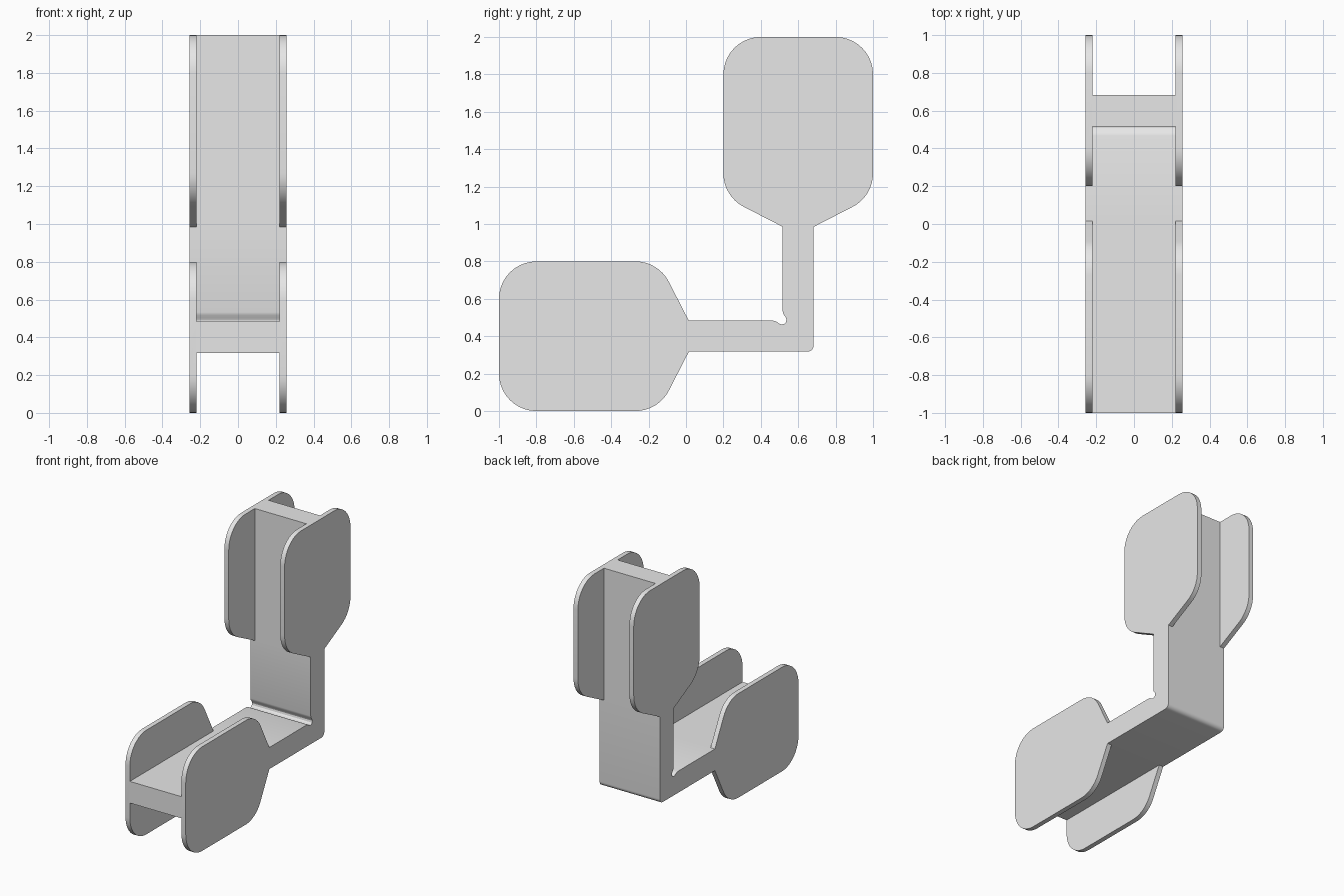
import bpy, bmesh
from math import cos, sin, radians

cube = bpy.data.objects.get("Cube")
if cube:
    bpy.data.objects.remove(cube)

OUT, INN = 0.256, 0.219      # half width, and inner face of the side plates
MID, HALF = 0.4, 0.083       # centre line height and half thickness of the arm
NECK, END, R = 0.015, -1.0, 0.2
LOW, TOP = MID - HALF, MID + HALF


def arc(cx, cy, r, a0, a1, n):
    return [(cx + r * cos(radians(a0 + (a1 - a0) * i / n)),
             cy + r * sin(radians(a0 + (a1 - a0) * i / n))) for i in range(n + 1)]


def swap(points):
    """Mirror a lying (y, z) profile onto the upright arm."""
    return [(1 - z, 1 - y) for y, z in points]


# L-shaped arm with a rounded heel and a relief notch in the inner fold
notch = [(0.467, TOP), (0.483, 0.479), (0.497, 0.468), (0.512, 0.463), (0.525, 0.466)]
heel = arc(1 - LOW - 0.035, LOW + 0.035, 0.035, -90, 0, 6)
lower_edge = [(END, LOW), (NECK, LOW)]
upper_edge = [(END, TOP), (NECK, TOP)] + notch
arm = lower_edge + heel + swap(lower_edge)[::-1] + swap(upper_edge) + upper_edge[::-1]

# One rounded wing above the arm, then its copies below and on the upright arm
wing = ([(END, HALF), (NECK, HALF)]
        + arc(-0.27, R, R, 27, 90, 8)
        + arc(END + R, R, R, 90, 180, 10))
wings = []
for side in (1, -1):
    lying = [(u, MID + side * v) for u, v in wing]
    wings += [lying, swap(lying)]

# Gather prisms side by side; faces shared by two prisms are inside and vanish
bm = bmesh.new()
verts, faces = {}, {}


def vert(x, p):
    key = (x, round(p[0], 4), round(p[1], 4))
    if key not in verts:
        verts[key] = bm.verts.new(key)
    return verts[key]


def add_face(loop):
    key = frozenset(loop)
    if key in faces:
        del faces[key]
    else:
        faces[key] = loop


def prism(profile, x0, x1):
    a = [vert(x0, p) for p in profile]
    b = [vert(x1, p) for p in profile]
    add_face(a)
    add_face(b)
    for i in range(len(a)):
        j = (i + 1) % len(a)
        add_face([a[i], a[j], b[j], b[i]])


prism(arm, -INN, INN)
for x0, x1 in ((-OUT, -INN), (INN, OUT)):
    for profile in [arm] + wings:
        prism(profile, x0, x1)

for loop in faces.values():
    bm.faces.new(loop)
bmesh.ops.recalc_face_normals(bm, faces=bm.faces[:])
bmesh.ops.dissolve_limit(bm, angle_limit=0.01, verts=bm.verts[:], edges=bm.edges[:])
bmesh.ops.recalc_face_normals(bm, faces=bm.faces[:])

mesh = bpy.data.meshes.new("corner_bracket")
bm.to_mesh(mesh)
bm.free()
bracket = bpy.data.objects.new("corner_bracket", mesh)
bpy.context.collection.objects.link(bracket)

# Plain grey
grey = bpy.data.materials.new("light_grey")
grey.use_nodes = True
grey.diffuse_color = (0.8, 0.8, 0.8, 1)
for node in grey.node_tree.nodes:
    if node.type == "BSDF_PRINCIPLED":
        node.inputs["Base Color"].default_value = (0.8, 0.8, 0.8, 1)
mesh.materials.append(grey)

bpy.ops.object.select_all(action="DESELECT")
bracket.select_set(True)
bpy.context.view_layer.objects.active = bracket
bpy.ops.object.shade_smooth_by_angle(angle=radians(30))
